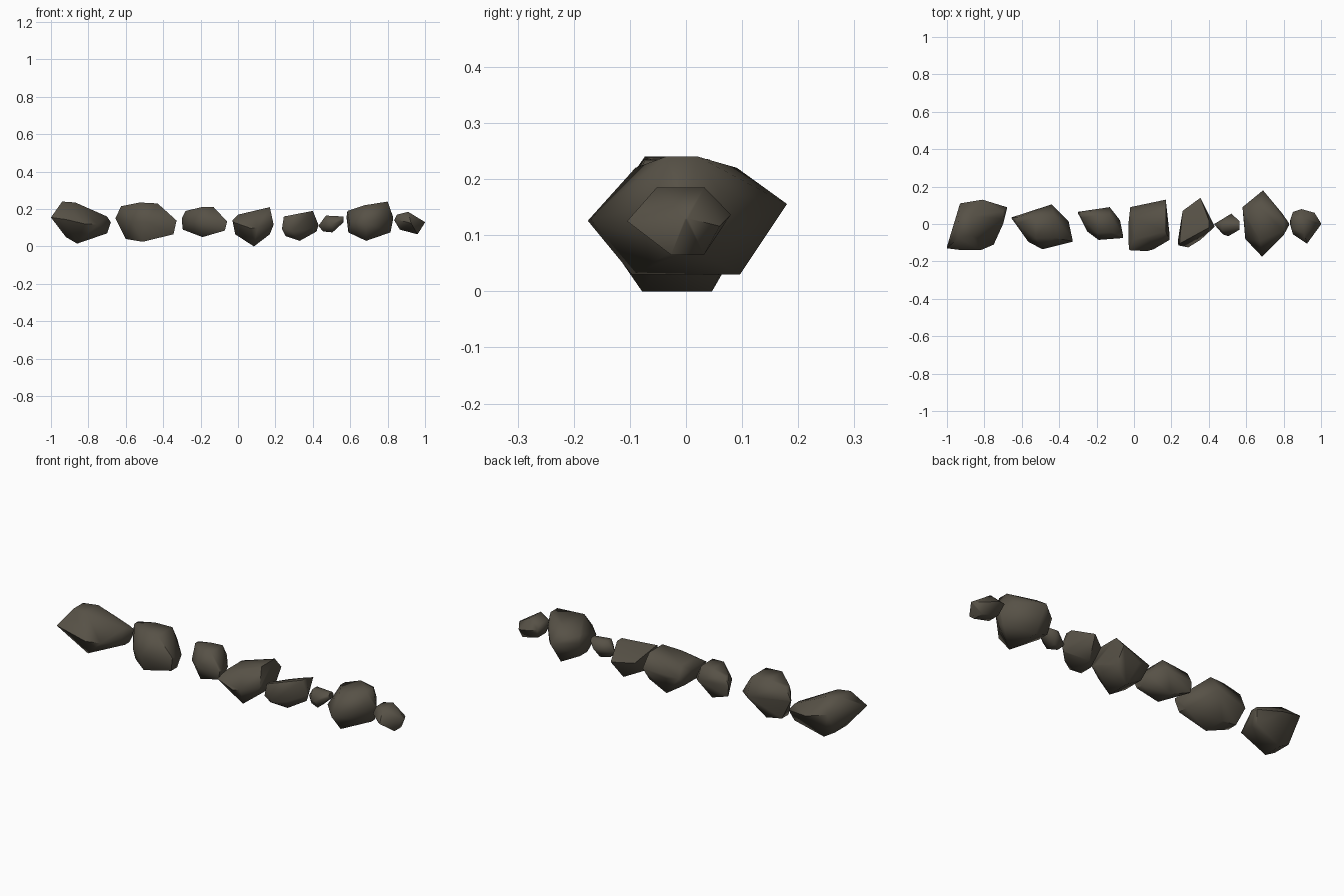
import bpy, bmesh, math

if "Cube" in bpy.data.objects:
    bpy.data.objects.remove(bpy.data.objects["Cube"])

stone = bpy.data.materials.new("dark brown stone")
stone.diffuse_color = (0.095, 0.083, 0.062, 1)
stone.use_nodes = True
stone.node_tree.nodes["Principled BSDF"].inputs["Base Color"].default_value = stone.diffuse_color


def span(outline, x):
    """Low and high second coordinate of a closed outline at x."""
    xs = [p[0] for p in outline]
    x = min(max(x, min(xs) + 0.004), max(xs) - 0.004)
    hits = []
    for (ax, av), (bx, bv) in zip(outline, outline[1:] + outline[:1]):
        if ax != bx and min(ax, bx) <= x <= max(ax, bx):
            hits.append(av + (bv - av) * (x - ax) / (bx - ax))
    return min(hits), max(hits)


def rock(name, plan, front, full=0.5, back=0.55, fore=0.5):
    """Faceted stone: hull of a plan girdle and paired crown/belly ridges.
    full = ridge width, back / fore = girdle height on the far / near side."""
    bm = bmesh.new()
    for x, y in plan:
        lo, hi = span(front, x)
        bm.verts.new((x, y, lo + (hi - lo) * (back if y > 0 else fore)))
    for x, z in front:
        lo, hi = span(plan, x)
        for s in (-full, full):
            bm.verts.new((x, (lo + hi) / 2 + s * (hi - lo) / 2, z))
    hull = bmesh.ops.convex_hull(bm, input=bm.verts[:])
    loose = {v for v in hull["geom_interior"] + hull["geom_unused"]
             if isinstance(v, bmesh.types.BMVert)}
    bmesh.ops.delete(bm, geom=[v for v in loose if v.is_valid], context='VERTS')
    bmesh.ops.recalc_face_normals(bm, faces=bm.faces[:])
    mesh = bpy.data.meshes.new(name)
    bm.to_mesh(mesh)
    bm.free()
    mesh.materials.append(stone)
    ob = bpy.data.objects.new(name, mesh)
    bpy.context.collection.objects.link(ob)
    bpy.ops.object.select_all(action='DESELECT')
    bpy.context.view_layer.objects.active = ob
    ob.select_set(True)
    bpy.ops.object.shade_smooth_by_angle(angle=math.radians(60))


# Stones from left to right: plan outline (x, y), then front outline (x, z)
rock("stone_1",
     [(-1, -.13), (-.93, .11), (-.81, .13), (-.68, .09), (-.70, 0), (-.75, -.11), (-.82, -.14), (-.92, -.14)],
     [(-1, .155), (-.94, .24), (-.87, .235), (-.70, .16), (-.68, .13), (-.70, .07), (-.86, .015), (-.92, .05)],
     full=0.4, back=0.65)
rock("stone_2",
     [(-.655, .035), (-.44, .105), (-.35, .015), (-.33, -.095), (-.49, -.135), (-.565, -.095)],
     [(-.655, .15), (-.625, .215), (-.525, .235), (-.43, .23), (-.33, .14), (-.345, .065), (-.51, .025), (-.60, .04)],
     full=0.58)
rock("stone_3",
     [(-.30, .065), (-.13, .09), (-.075, .02), (-.06, -.075), (-.19, -.085), (-.25, -.04)],
     [(-.30, .15), (-.28, .19), (-.195, .21), (-.13, .21), (-.06, .135), (-.07, .085), (-.19, .05), (-.295, .09)],
     full=0.58)
rock("stone_4",
     [(-.02, .09), (.05, .10), (.17, .13), (.19, -.085), (.105, -.135), (.07, -.145), (-.025, -.14)],
     [(-.03, .14), (0, .17), (.08, .185), (.17, .21), (.19, .115), (.17, .065), (.085, 0), (-.015, .065)])
rock("stone_5",
     [(.24, -.115), (.26, .07), (.355, .14), (.425, -.015), (.355, -.085), (.29, -.125)],
     [(.235, .095), (.245, .16), (.40, .19), (.43, .115), (.42, .08), (.33, .03), (.255, .055)],
     back=0.65, fore=0.3)
rock("stone_6",
     [(.43, 0), (.52, .055), (.565, .015), (.565, -.03), (.505, -.065), (.475, -.055)],
     [(.43, .11), (.47, .165), (.565, .16), (.565, .13), (.505, .075), (.455, .08)])
rock("stone_7",
     [(.58, .09), (.62, .11), (.69, .18), (.79, .06), (.83, 0), (.80, -.06), (.685, -.175), (.595, -.08)],
     [(.585, .13), (.585, .19), (.675, .22), (.80, .24), (.83, .155), (.815, .075), (.685, .03), (.59, .075)],
     full=0.55, back=0.65)
rock("stone_8",
     [(.84, .01), (.85, .065), (.895, .08), (.965, .06), (1, 0), (.925, -.105), (.85, -.055)],
     [(.835, .14), (.85, .17), (.91, .185), (1, .13), (.96, .065), (.865, .09)])
